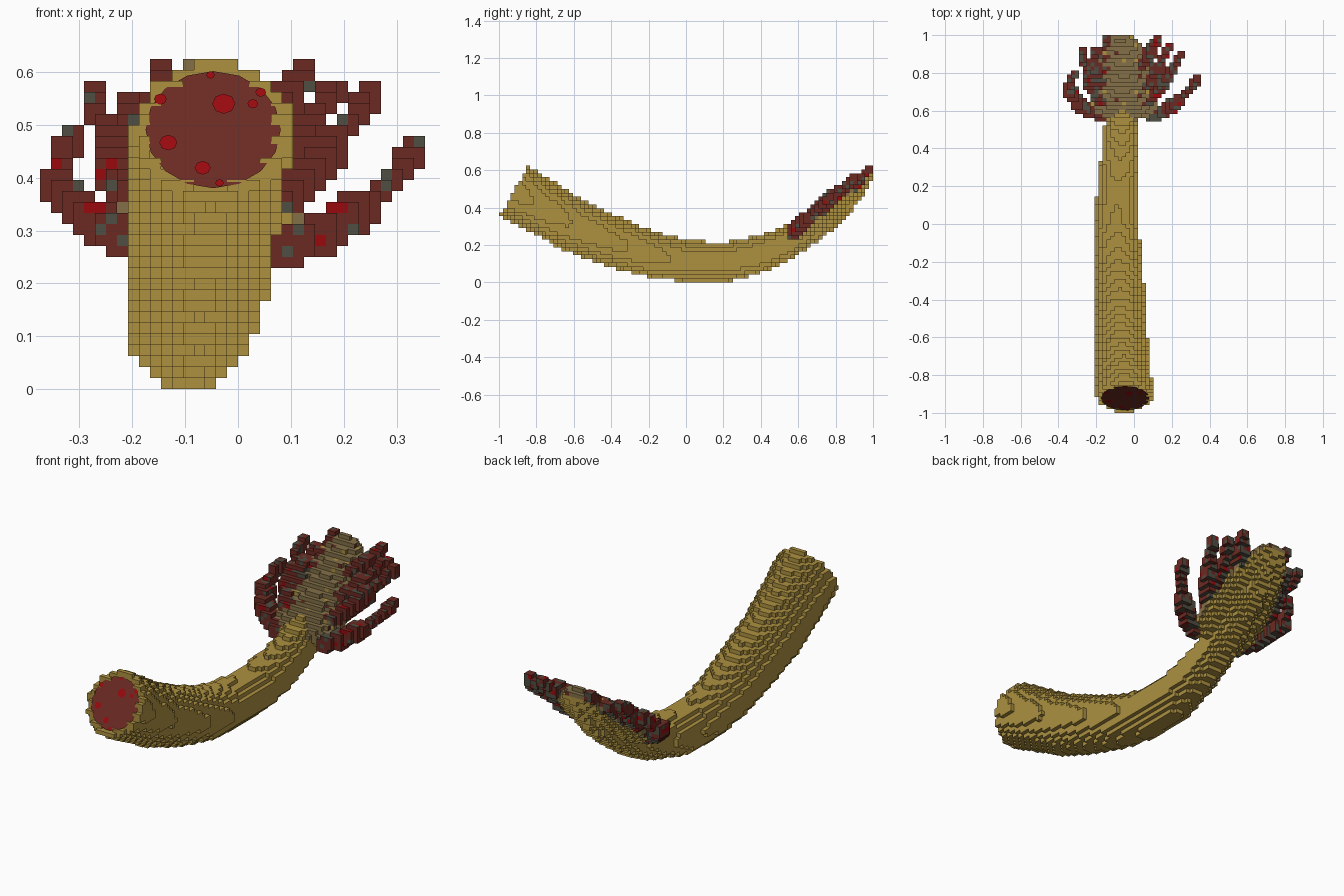
import bpy, bmesh, math, random
from mathutils import Vector, Matrix

random.seed(4)
cube = bpy.data.objects.get("Cube")
if cube:
    bpy.data.objects.remove(cube)

V = 2 / 96                  # voxel size
NX, NY, NZ = 17, 48, 30     # half width, half length, height in voxels


def material(name, *rgb):
    lin = [((c / 255 + 0.055) / 1.055) ** 2.4 for c in rgb] + [1]
    m = bpy.data.materials.new(name)
    m.diffuse_color = lin
    m.use_nodes = True
    m.node_tree.nodes["Principled BSDF"].inputs["Base Color"].default_value = lin
    return m


MATS = [material("gold", 173, 145, 64), material("grey_brown", 131, 112, 72),
        material("dark_red", 107, 42, 34), material("bright_red", 152, 10, 14),
        material("dark_grey", 80, 78, 66)]
GOLD, BROWN, RED, BRIGHT, GREY = range(5)

# Paths: y, z, centre x, half width, half height
BODY = [(-.92, .49, -.047, .152, .152), (-.6, .305, -.07, .142, .142),
        (-.4, .222, -.075, .135, .135), (-.2, .152, -.083, .127, .122),
        (0, .113, -.093, .116, .112), (.2, .108, -.086, .108, .106),
        (.4, .152, -.07, .1, .098), (.52, .2, -.065, .092, .09),
        (.7, .318, -.06, .085, .08), (.8, .385, -.055, .08, .07),
        (.9, .48, -.055, .06, .05), (.98, .57, -.055, .03, .025)]
HEAD = [(.56, .235, -.055, .14, .04), (.61, .28, -.055, .176, .055),
        (.72, .365, -.055, .178, .065), (.84, .46, -.055, .158, .06),
        (.93, .54, -.06, .12, .045), (.99, .6, -.065, .05, .03)]


def sweep(path):
    """Voxels inside a tapered elliptical tube: cell -> (along, offset)."""
    cells = {}
    last = len(path) - 2
    for j in range(-NY, NY):
        for k in range(NZ):
            y, z = (j + .5) * V, (k + .5) * V
            best = None
            for s, (a, b) in enumerate(zip(path, path[1:])):
                dy, dz = b[0] - a[0], b[1] - a[1]
                size = math.hypot(dy, dz)
                raw = ((y - a[0]) * dy + (z - a[1]) * dz) / size ** 2
                t = min(1, max(0, raw))
                d = math.hypot(y - a[0] - t * dy, z - a[1] - t * dz)
                if best is None or d < best[0]:
                    out = (s == 0 and raw < 0) or (s == last and raw > 1)
                    side = math.copysign(d, (z - a[1]) * dy - (y - a[0]) * dz)
                    along = t * size if s == 0 else 9
                    best = (d, out, side, along, [p + (q - p) * t for p, q in zip(a, b)])
            d, out, side, along, (_, _, cx, rx, rz) = best
            if out or d > rz:
                continue
            for i in range(-NX, NX):
                dx = (i + .5) * V - cx
                if (dx / rx) ** 2 + (d / rz) ** 2 < 1:
                    # Shallow hollow behind the mouth plate
                    if along < .016 and math.hypot(dx, d) < .12:
                        continue
                    cells[i, j, k] = side
    return cells


# Tentacles: points from root to tip
TENTACLES = [
    [(.09, .57, .26), (.18, .61, .31), (.27, .68, .37), (.335, .77, .455)],
    [(.08, .66, .35), (.14, .73, .41), (.2, .82, .49), (.25, .9, .56)],
    [(.08, .75, .42), (.13, .83, .49), (.18, .94, .565)],
    [(.04, .85, .5), (.09, .92, .55), (.125, .98, .605)],
    [(-.18, .58, .27), (-.28, .62, .32), (-.335, .7, .38), (-.335, .77, .44), (-.31, .8, .475)],
    [(-.18, .66, .35), (-.23, .74, .41), (-.25, .83, .49), (-.28, .91, .56)],
    [(-.17, .75, .41), (-.2, .83, .48), (-.2, .92, .54)],
    [(-.13, .83, .46), (-.15, .91, .54), (-.145, .98, .605)]]


def stamp_tentacle(points):
    cells = {}
    n = len(points) - 1
    for s in range(n):
        a, b = Vector(points[s]), Vector(points[s + 1])
        for q in range(9):
            p = a.lerp(b, q / 8) / V
            size = 3 if (s + q / 8) / n < .55 else 2
            lo = [round(c - size / 2) for c in p]
            for di in range(size):
                for dj in range(size):
                    for dk in range(size):
                        cells[lo[0] + di, lo[1] + dj, lo[2] + dk] = 0
    return cells


def body_colour(side, normal):
    return GOLD


def head_colour(side, normal):
    if side < -.012 or normal.z < 0:
        return GOLD
    return random.choices((BROWN, GOLD, RED), (95, 3, 2))[0]


def tentacle_colour(side, normal):
    grey = .65 if normal.y > 0 or normal.z < 0 else .3 if normal.z > 0 else .1
    if random.random() < .06:
        return BRIGHT
    return GREY if random.random() < grey else RED


def finish(name, bm):
    mesh = bpy.data.meshes.new(name)
    bm.to_mesh(mesh)
    bm.free()
    for m in MATS:
        mesh.materials.append(m)
    ob = bpy.data.objects.new(name, mesh)
    bpy.context.collection.objects.link(ob)
    return ob


DIRECTIONS = [Vector(d) for d in ((1, 0, 0), (-1, 0, 0), (0, 1, 0),
                                  (0, -1, 0), (0, 0, 1), (0, 0, -1))]


def build(name, cells, filled, colour):
    """Outer faces of a voxel part."""
    bm = bmesh.new()
    verts = {}
    for cell, side in cells.items():
        centre = Vector(cell) + Vector((.5, .5, .5))
        for n in DIRECTIONS:
            if tuple(int(c + d) for c, d in zip(cell, n)) in filled:
                continue
            u = Vector((n.y, n.z, n.x))
            w = n.cross(u)
            ring = []
            for su, sw in ((-1, -1), (1, -1), (1, 1), (-1, 1)):
                p = centre + (n + u * su + w * sw) / 2
                key = tuple(round(c) for c in p)
                if key not in verts:
                    verts[key] = bm.verts.new(Vector(key) * V)
                ring.append(verts[key])
            bm.faces.new(ring).material_index = colour(side, n)
    return finish(name, bm)


body = sweep(BODY)
head = {c: s for c, s in sweep(HEAD).items() if c not in body or s > -.012}
body = {c: s for c, s in body.items() if c not in head}
arms = []
taken = set(body) | set(head)
for points in TENTACLES:
    arm = {c: s for c, s in stamp_tentacle(points).items() if c not in taken}
    taken |= set(arm)
    arms.append(arm)

build("body", body, taken, body_colour)
build("head", head, taken, head_colour)
for number, arm in enumerate(arms):
    build(f"tentacle_{number + 1}", arm, taken, tentacle_colour)

# Mouth plate and its spots, set into the front opening
start = Vector((BODY[0][2], BODY[0][0], BODY[0][1]))
inward = Vector((0, BODY[1][0] - BODY[0][0], BODY[1][1] - BODY[0][1])).normalized()
across = Vector((1, 0, 0))
up = (-inward).cross(across)
frame = Matrix((across, up, -inward)).transposed().to_4x4()
frame.translation = start


def plate(name, x, y, radius, lift, sides, index):
    bm = bmesh.new()
    bmesh.ops.create_circle(bm, cap_ends=True, segments=sides, radius=radius,
                            matrix=frame @ Matrix.Translation((x, y, lift)))
    for f in bm.faces:
        f.material_index = index
    finish(name, bm)


plate("mouth", 0, 0, .128, .002, 16, RED)
SPOTS = [(.02, .055, .022), (-.085, -.03, .017), (-.02, -.085, .015), (.075, .055, .01),
         (.09, .08, .01), (-.1, .065, .012), (-.005, .118, .008), (.012, -.118, .008)]
for number, (x, y, r) in enumerate(SPOTS):
    plate(f"mouth_spot_{number + 1}", x, y, r, .005, 8, BRIGHT)
